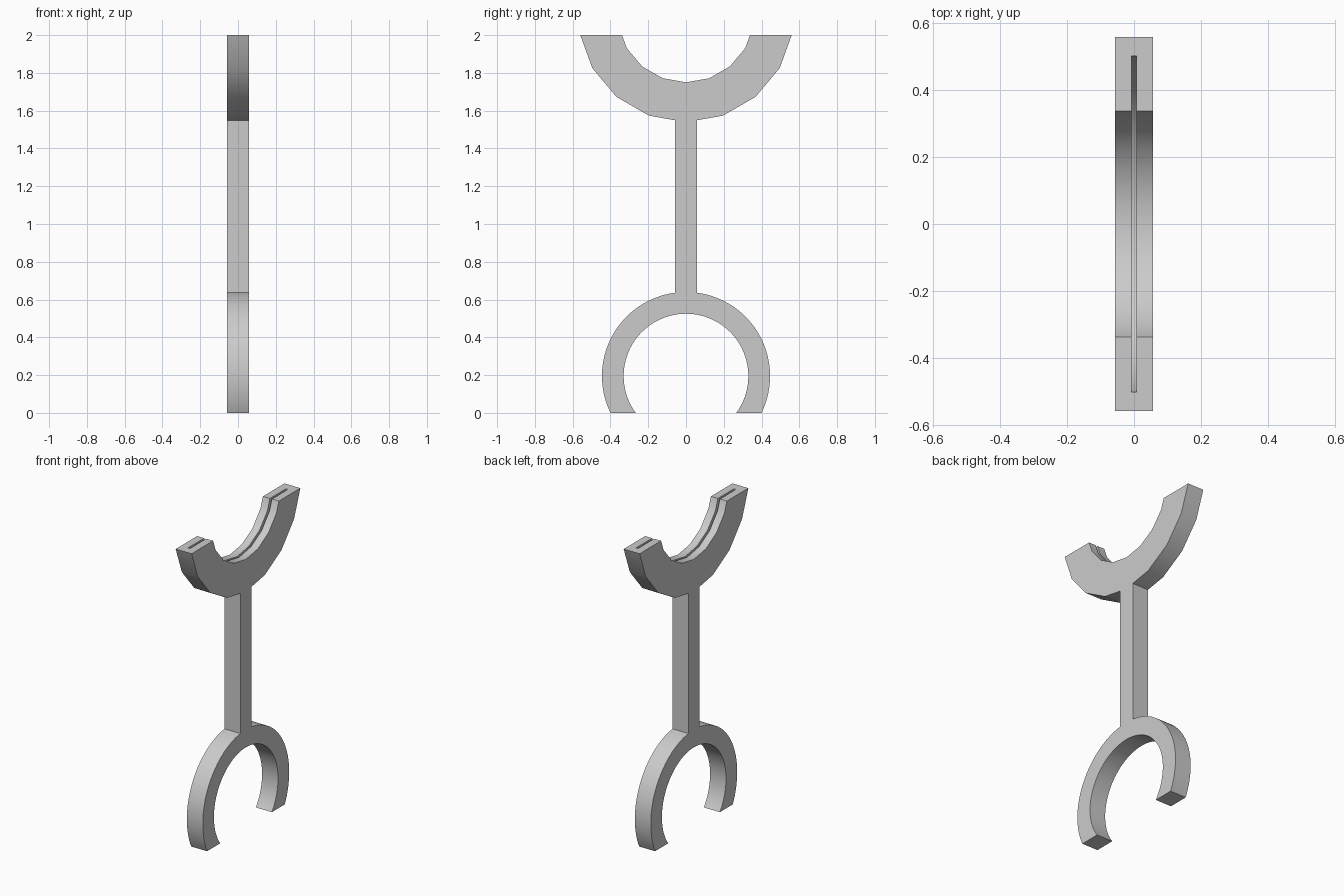
import bpy, bmesh
from math import sin, cos, asin, acos, pi, radians

cube = bpy.data.objects.get("Cube")
if cube:
    bpy.data.objects.remove(cube, do_unlink=True)

HALF = 0.0575                 # half thickness and half post width
TOP = 2.0
CLIP_Z, CLIP_OUT, CLIP_IN = 0.195, 0.445, 0.33
CRADLE_Z, CRADLE_OUT, CRADLE_IN = 2.112, 0.573, 0.362
SLOT_R, SLOT_HALF = 0.517, 0.007

grey = bpy.data.materials.new("grey")
grey.use_nodes = True
grey.diffuse_color = (0.6, 0.6, 0.6, 1)
grey.node_tree.nodes["Principled BSDF"].inputs["Base Color"].default_value = grey.diffuse_color


def arc(r, cz, start, end, n):
    """Points (y, z) on a circle; the angle is measured from straight down."""
    angles = [start + (end - start) * i / n for i in range(n + 1)]
    return [(r * sin(a), cz - r * cos(a)) for a in angles]


def coarse_arc(r):
    """Cradle arc in 20 degree facets, trimmed level at the top."""
    pts = [(r * sin(radians(a)), CRADLE_Z - r * cos(radians(a))) for a in (0, 20, 40, 60, 80)]
    (y0, z0), (y1, z1) = pts[-2:]
    pts[-1] = (y0 + (y1 - y0) * (TOP - z0) / (z1 - z0), TOP)
    return pts


def extrude(name, outline, half):
    """Extrude a (y, z) outline symmetrically along x."""
    bm = bmesh.new()
    face = bm.faces.new([bm.verts.new((-half, y, z)) for y, z in outline])
    new = bmesh.ops.extrude_face_region(bm, geom=[face])["geom"]
    bmesh.ops.translate(bm, vec=(2 * half, 0, 0),
                        verts=[v for v in new if isinstance(v, bmesh.types.BMVert)])
    bmesh.ops.recalc_face_normals(bm, faces=bm.faces)
    mesh = bpy.data.meshes.new(name)
    bm.to_mesh(mesh)
    bm.free()
    mesh.materials.append(grey)
    obj = bpy.data.objects.new(name, mesh)
    bpy.context.collection.objects.link(obj)
    return obj


# Half outline on +y: clip inside, clip outside, post, cradle outside, cradle inside
clip_inner = arc(CLIP_IN, CLIP_Z, pi, acos(CLIP_Z / CLIP_IN), 32)
clip_outer = arc(CLIP_OUT, CLIP_Z, acos(CLIP_Z / CLIP_OUT), pi - asin(HALF / CLIP_OUT), 32)
cradle_outer = coarse_arc(CRADLE_OUT)
(y0, z0), (y1, z1) = cradle_outer[:2]
cradle_outer[0] = (HALF, z0 + (z1 - z0) * HALF / y1)   # facet meets the post
half = clip_inner + clip_outer + cradle_outer + coarse_arc(CRADLE_IN)[::-1]
mirrored = [(-y, z) for y, z in half[1:-1]][::-1]
half[0] = (0, half[0][1])
holder = extrude("clip_post_and_cradle", half + mirrored, HALF)

# Thin slot running round the inside of the cradle
cutter = extrude("slot_cutter", arc(SLOT_R, CRADLE_Z, 0, 2 * pi * 35 / 36, 35), SLOT_HALF)
cutter.hide_render = True
mod = holder.modifiers.new("slot", 'BOOLEAN')
mod.operation = 'DIFFERENCE'
mod.solver = 'EXACT'
mod.object = cutter

bpy.ops.object.select_all(action='DESELECT')
holder.select_set(True)
bpy.context.view_layer.objects.active = holder
bpy.ops.object.modifier_apply(modifier="slot")
bpy.data.objects.remove(cutter, do_unlink=True)
bpy.ops.object.shade_smooth_by_angle(angle=radians(30))
